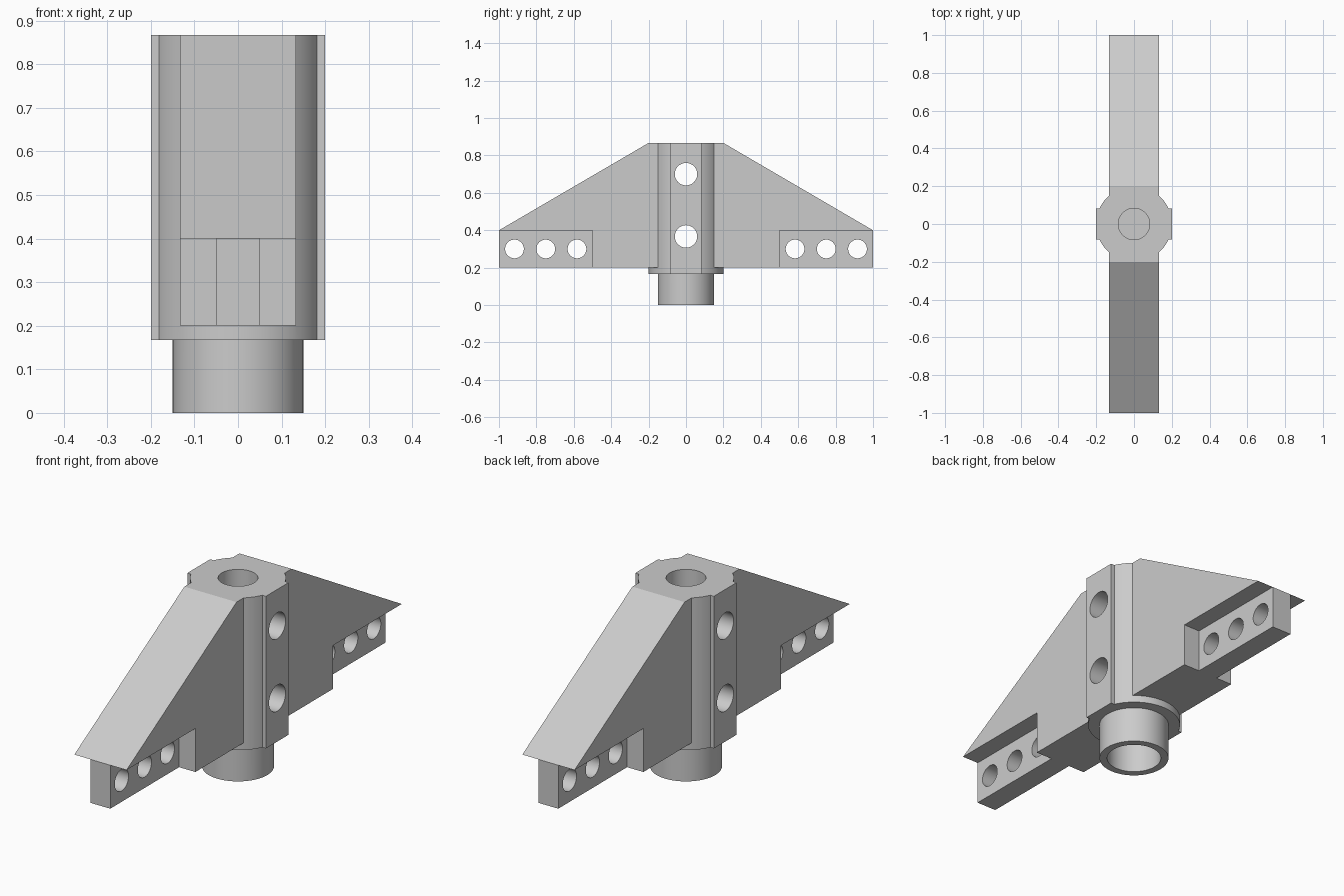
import bpy, bmesh, math

if "Cube" in bpy.data.objects:
    bpy.data.objects.remove(bpy.data.objects["Cube"])

grey = bpy.data.materials.new("plain grey")
grey.diffuse_color = (0.6, 0.6, 0.6, 1)
grey.use_nodes = True
grey.node_tree.nodes["Principled BSDF"].inputs["Base Color"].default_value = grey.diffuse_color

BASE, TOP = 0.167, 0.867      # underside of the hub flange, top of the hub


def prism(name, points, half_width):
    """Extrude a (y, z) profile symmetrically along x."""
    bm = bmesh.new()
    face = bm.faces.new([bm.verts.new((-half_width, y, z)) for y, z in points])
    ext = bmesh.ops.extrude_face_region(bm, geom=[face])
    moved = [v for v in ext["geom"] if isinstance(v, bmesh.types.BMVert)]
    bmesh.ops.translate(bm, verts=moved, vec=(2 * half_width, 0, 0))
    bmesh.ops.recalc_face_normals(bm, faces=bm.faces)
    mesh = bpy.data.meshes.new(name)
    bm.to_mesh(mesh)
    bm.free()
    ob = bpy.data.objects.new(name, mesh)
    bpy.context.collection.objects.link(ob)
    mesh.materials.append(grey)
    return ob


def box(name, half_width, y0, y1, z0, z1):
    return prism(name, [(y0, z0), (y1, z0), (y1, z1), (y0, z1)], half_width)


def post(name, radius, z0, z1):
    """Vertical cylinder."""
    bpy.ops.mesh.primitive_cylinder_add(vertices=96, radius=radius, depth=z1 - z0,
                                        location=(0, 0, (z0 + z1) / 2))
    ob = bpy.context.object
    ob.name = name
    ob.data.materials.append(grey)
    return ob


def cross_pin(name, radius, y, z):
    """Cylinder along x, used to drill sideways."""
    bpy.ops.mesh.primitive_cylinder_add(vertices=48, radius=radius, depth=1,
                                        location=(0, y, z), rotation=(0, math.pi / 2, 0))
    ob = bpy.context.object
    ob.name = name
    ob.data.materials.append(grey)
    return ob


def combine(target, tool, operation):
    tool.hide_render = True
    bpy.context.view_layer.update()
    mod = target.modifiers.new("combine", 'BOOLEAN')
    mod.operation, mod.solver, mod.object = operation, 'EXACT', tool
    bpy.ops.object.select_all(action='DESELECT')
    bpy.context.view_layer.objects.active = target
    target.select_set(True)
    bpy.ops.object.modifier_apply(modifier=mod.name)
    bpy.data.objects.remove(tool)


# Round hub with flat side pads and the lower spigot
body = post("mounting_bracket", 0.2, BASE, TOP)
combine(body, box("side_pads", 0.2, -0.083, 0.083, BASE, TOP), 'UNION')
combine(body, post("spigot", 0.15, 0, BASE + 0.05), 'UNION')

# Sloping fins with thin drilled tabs below their tips
for s in (-1, 1):
    fin = [(0.12, 0.2), (0.5, 0.2), (0.5, 0.4), (1, 0.4), (0.2, TOP), (0.12, TOP)]
    combine(body, prism("fin", [(s * y, z) for y, z in fin], 0.133), 'UNION')
    y0, y1 = sorted((s * 0.45, s * 1.0))
    combine(body, box("tab", 0.05, y0, y1, 0.2, 0.4), 'UNION')
    for y in (0.583, 0.75, 0.917):
        combine(body, cross_pin("tab_hole", 0.05, s * y, 0.3), 'DIFFERENCE')

# Bores from above and below, and the two cross holes through the hub
combine(body, post("top_bore", 0.083, 0.267, TOP + 0.1), 'DIFFERENCE')
combine(body, post("bottom_bore", 0.117, -0.1, BASE), 'DIFFERENCE')
for z in (0.367, 0.7):
    combine(body, cross_pin("hub_hole", 0.06, 0, z), 'DIFFERENCE')

# Smooth the round walls, keep the edges crisp
bpy.ops.object.select_all(action='DESELECT')
body.select_set(True)
bpy.context.view_layer.objects.active = body
bpy.ops.object.shade_smooth_by_angle(angle=math.radians(20))
body.data.materials.clear()
body.data.materials.append(grey)
for p in body.data.polygons:
    p.material_index = 0
